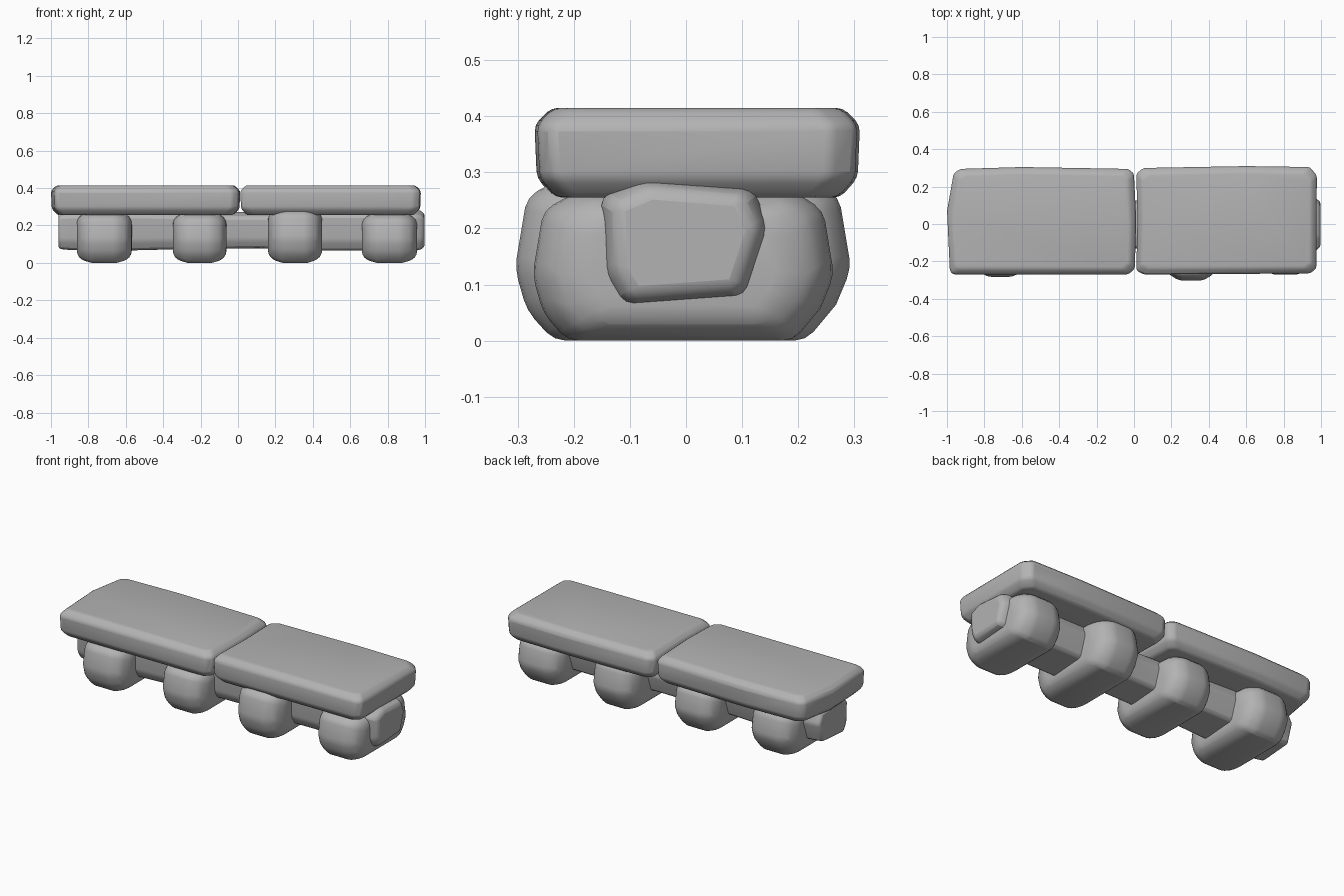
import bpy
import bmesh

cube = bpy.data.objects.get("Cube")
if cube:
    bpy.data.objects.remove(cube)

stone = bpy.data.materials.new("grey stone")
stone.use_nodes = True
stone.diffuse_color = (0.45, 0.45, 0.45, 1)
stone.node_tree.nodes["Principled BSDF"].inputs["Base Color"].default_value = (0.45, 0.45, 0.45, 1)


def loft(name, rings, bevel):
    """Skin matching rings, cap both ends and round the edges."""
    bm = bmesh.new()
    loops = [[bm.verts.new(p) for p in ring] for ring in rings]
    n = len(loops[0])
    for a, b in zip(loops, loops[1:]):
        for i in range(n):
            j = (i + 1) % n
            bm.faces.new((a[i], a[j], b[j], b[i]))
    bm.faces.new(loops[0][::-1])
    bm.faces.new(loops[-1])
    bmesh.ops.recalc_face_normals(bm, faces=bm.faces)
    mesh = bpy.data.meshes.new(name)
    bm.to_mesh(mesh)
    bm.free()
    mesh.materials.append(stone)
    obj = bpy.data.objects.new(name, mesh)
    bpy.context.collection.objects.link(obj)
    mod = obj.modifiers.new("worn edges", "BEVEL")
    mod.width = bevel
    mod.segments = 2
    mod.limit_method = "ANGLE"
    mod.angle_limit = 0.35
    bpy.ops.object.select_all(action="DESELECT")
    obj.select_set(True)
    bpy.context.view_layer.objects.active = obj
    bpy.ops.object.shade_smooth_by_angle(angle=0.8)
    return obj


def slab(name, outline):
    """Stack inset copies of a plan outline into a worn slab."""
    cx = sum(p[0] for p in outline) / len(outline)
    rings = []
    for z, inset in ((0.255, 0.035), (0.29, 0.004), (0.385, 0), (0.415, 0.03)):
        rings.append([(x - inset * (1 if x > cx else -1),
                       y - inset * (1 if y > 0 else -1), z) for x, y in outline])
    loft(name, rings, 0.012)


# Seat slabs
slab("right_slab", [(-0.97, -0.27), (-0.03, -0.27), (0.005, -0.24), (0.012, 0.03),
                    (0, 0.27), (-0.03, 0.295), (-0.6, 0.305), (-0.93, 0.295),
                    (-0.965, 0.27), (-1, 0.07), (-0.985, -0.25)])
slab("left_slab", [(0.05, -0.27), (0.94, -0.265), (0.975, -0.24), (0.978, 0.26),
                   (0.94, 0.305), (0.6, 0.31), (0.05, 0.3), (0.012, 0.27),
                   (0.018, 0.03), (0.012, -0.25)])

# Rounded supporting boulders: half section in the depth direction
section = [(-0.22, 0), (-0.265, 0.05), (-0.285, 0.12), (-0.265, 0.24), (-0.2, 0.275),
           (0.2, 0.275), (0.255, 0.24), (0.275, 0.12), (0.25, 0.06), (0.2, 0)]
widths = ((-1, 0.68), (-0.82, 0.89), (-0.45, 1), (0.45, 1), (0.82, 0.89), (1, 0.68))
boulders = (("outer_right_boulder", -0.715, 0.147, 1, 1), ("inner_right_boulder", -0.205, 0.143, 0.96, 0.98),
            ("inner_left_boulder", 0.305, 0.145, 1.07, 1.07), ("outer_left_boulder", 0.81, 0.148, 0.96, 0.97))
for name, x, half, depth, height in boulders:
    rings = [[(x + t * half, y * s * depth, 0.14 * height + (z - 0.14) * s * height)
              for y, z in section] for t, s in widths]
    loft(name, rings, 0.03)

# Core beam that links the boulders, with uneven thickness along its length
core = [(-0.105, 0.07), (-0.135, 0.12), (-0.14, 0.25), (-0.07, 0.28),
        (0.11, 0.265), (0.138, 0.2), (0.1, 0.085)]
stations = ((-0.96, 0.96), (-0.9, 1.02), (-0.6, 1.05), (-0.4, 1.0), (-0.05, 0.94),
            (0.13, 0.93), (0.42, 1.06), (0.68, 1.05), (0.94, 1.08), (0.975, 1.0), (0.998, 0.88))
loft("core_beam", [[(x, y * s, 0.17 + (z - 0.17) * s) for y, z in core] for x, s in stations], 0.015)
